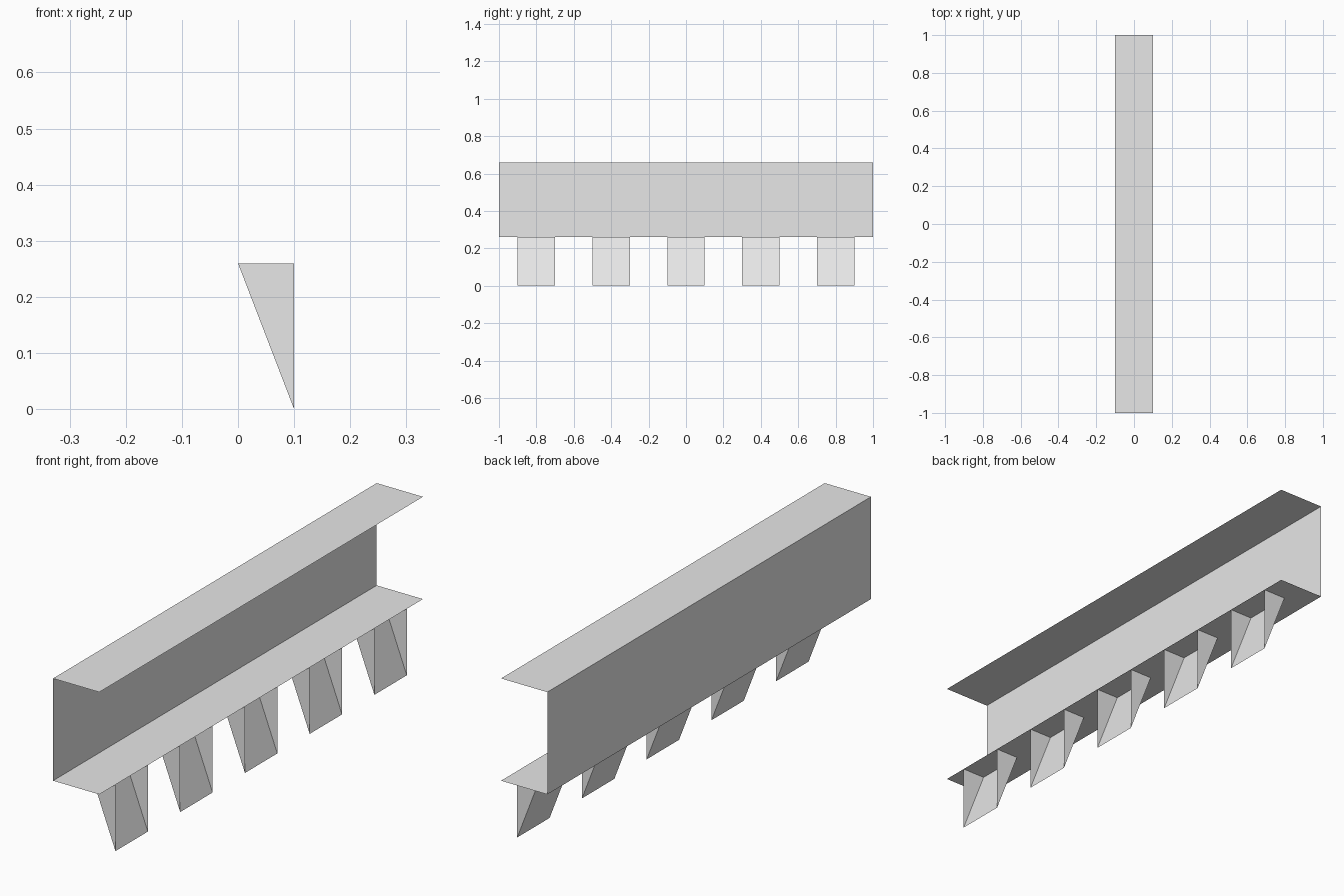
import bpy

cube = bpy.data.objects.get("Cube")
if cube:
    bpy.data.objects.remove(cube, do_unlink=True)

# Plain grey sheet metal
grey = bpy.data.materials.new("light_grey")
grey.use_nodes = True
grey.diffuse_color = (0.8, 0.8, 0.8, 1)
grey.node_tree.nodes["Principled BSDF"].inputs["Base Color"].default_value = (0.8, 0.8, 0.8, 1)

HALF_WIDTH = 0.1
FLANGE_Z = 0.26
TOP_Z = 0.66


def sweep(name, profile, half_length, y=0, capped=False):
    """Sweep an open x-z profile along y as a thin sheet, with optional end faces."""
    n = len(profile)
    verts = [(x, s * half_length, z) for s in (-1, 1) for x, z in profile]
    faces = [(i, i + 1, n + i + 1, n + i) for i in range(n - 1)]
    if capped:
        faces += [tuple(reversed(range(n))), tuple(range(n, 2 * n))]
    mesh = bpy.data.meshes.new(name)
    mesh.from_pydata(verts, [], faces)
    mesh.materials.append(grey)
    obj = bpy.data.objects.new(name, mesh)
    obj.location.y = y
    bpy.context.collection.objects.link(obj)
    return obj


# C-shaped channel: upper flange, web on the -x side, lower flange
sweep("channel", [(HALF_WIDTH, TOP_Z), (-HALF_WIDTH, TOP_Z),
                  (-HALF_WIDTH, FLANGE_Z), (HALF_WIDTH, FLANGE_Z)], 1)

# Five wedge brackets below: sloped back, triangular ends, open on the +x side.
# The flange itself closes the top of each bracket.
for i in range(5):
    bracket = sweep(f"bracket_{i + 1}", [(HALF_WIDTH, FLANGE_Z), (0, FLANGE_Z), (HALF_WIDTH, 0)],
                    0.1, y=0.4 * (i - 2), capped=True)
    # Drop the top sheet that would coincide with the flange
    import bmesh
    bm = bmesh.new()
    bm.from_mesh(bracket.data)
    lids = [f for f in bm.faces if all(abs(v.co.z - FLANGE_Z) < 0.001 for v in f.verts)]
    bmesh.ops.delete(bm, geom=lids, context='FACES')
    bm.normal_update()
    bm.to_mesh(bracket.data)
    bm.free()
